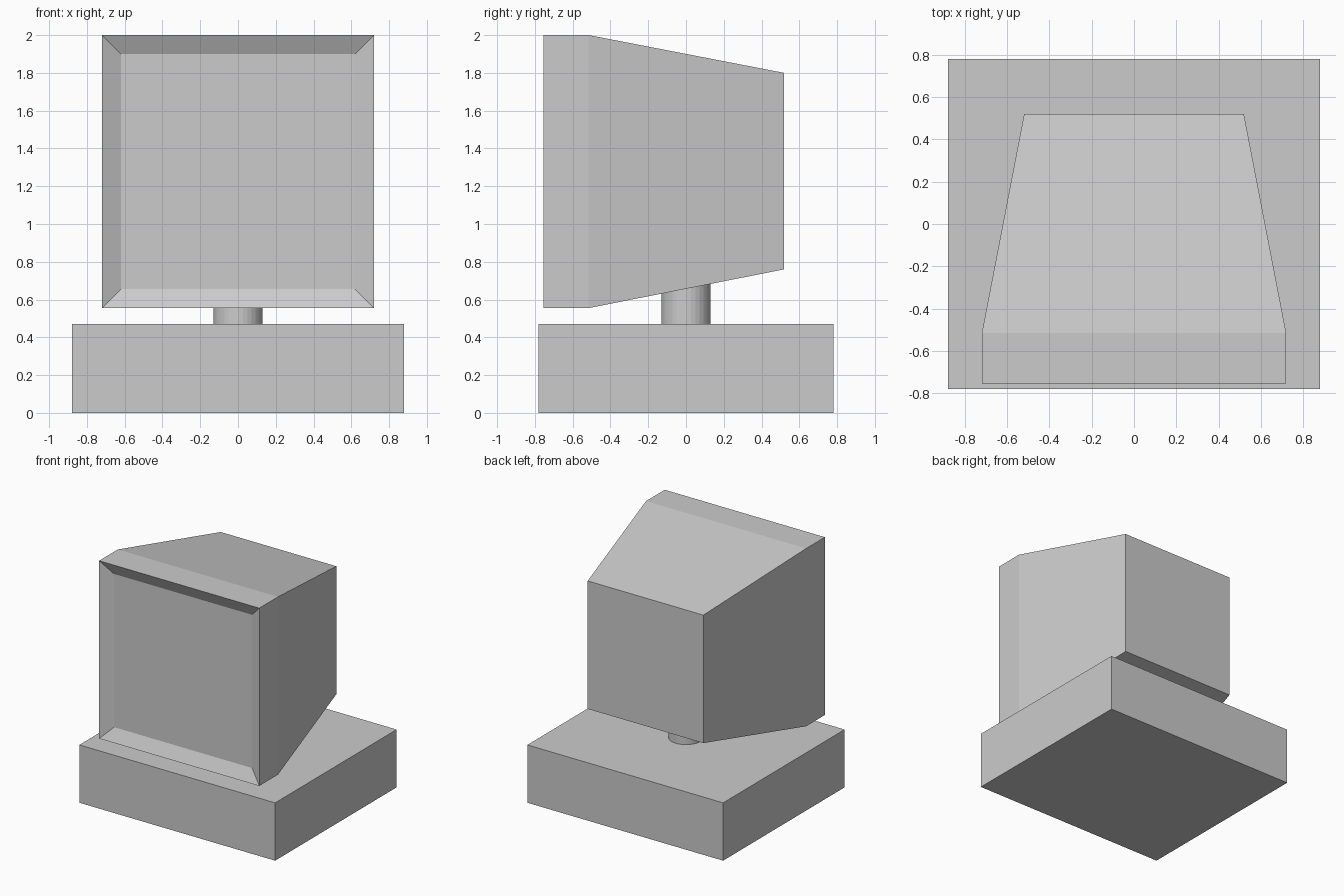
import bpy, bmesh

if "Cube" in bpy.data.objects:
    bpy.data.objects.remove(bpy.data.objects["Cube"])


def make_object(name, bm):
    bmesh.ops.recalc_face_normals(bm, faces=bm.faces)
    mesh = bpy.data.meshes.new(name)
    bm.to_mesh(mesh)
    bm.free()
    obj = bpy.data.objects.new(name, mesh)
    bpy.context.collection.objects.link(obj)
    return obj


def loft(name, sections):
    """Closed body through rectangles given as (y, half width, z low, z high)."""
    bm = bmesh.new()
    loops = [[bm.verts.new(p) for p in ((-w, y, lo), (w, y, lo), (w, y, hi), (-w, y, hi))]
             for y, w, lo, hi in sections]
    for a, b in zip(loops, loops[1:]):
        for i in range(4):
            j = (i + 1) % 4
            bm.faces.new((a[i], a[j], b[j], b[i]))
    bm.faces.new(loops[0])
    bm.faces.new(loops[-1])
    return make_object(name, bm)


# Heavy rectangular base
loft("base", [(-0.78, 0.88, 0, 0.47), (0.78, 0.88, 0, 0.47)])

# Round neck, ending just inside the sloping underside of the monitor
bpy.ops.mesh.primitive_cylinder_add(vertices=32, radius=0.13, depth=0.24, location=(0, 0, 0.58))
bpy.context.object.name = "neck"

# Monitor: recessed screen, bezel slope, straight rim, tapering back
loft("monitor", [
    (-0.705, 0.62, 0.655, 1.90),
    (-0.755, 0.72, 0.555, 2.00),
    (-0.515, 0.72, 0.555, 2.00),
    (0.52, 0.52, 0.76, 1.80),
])
